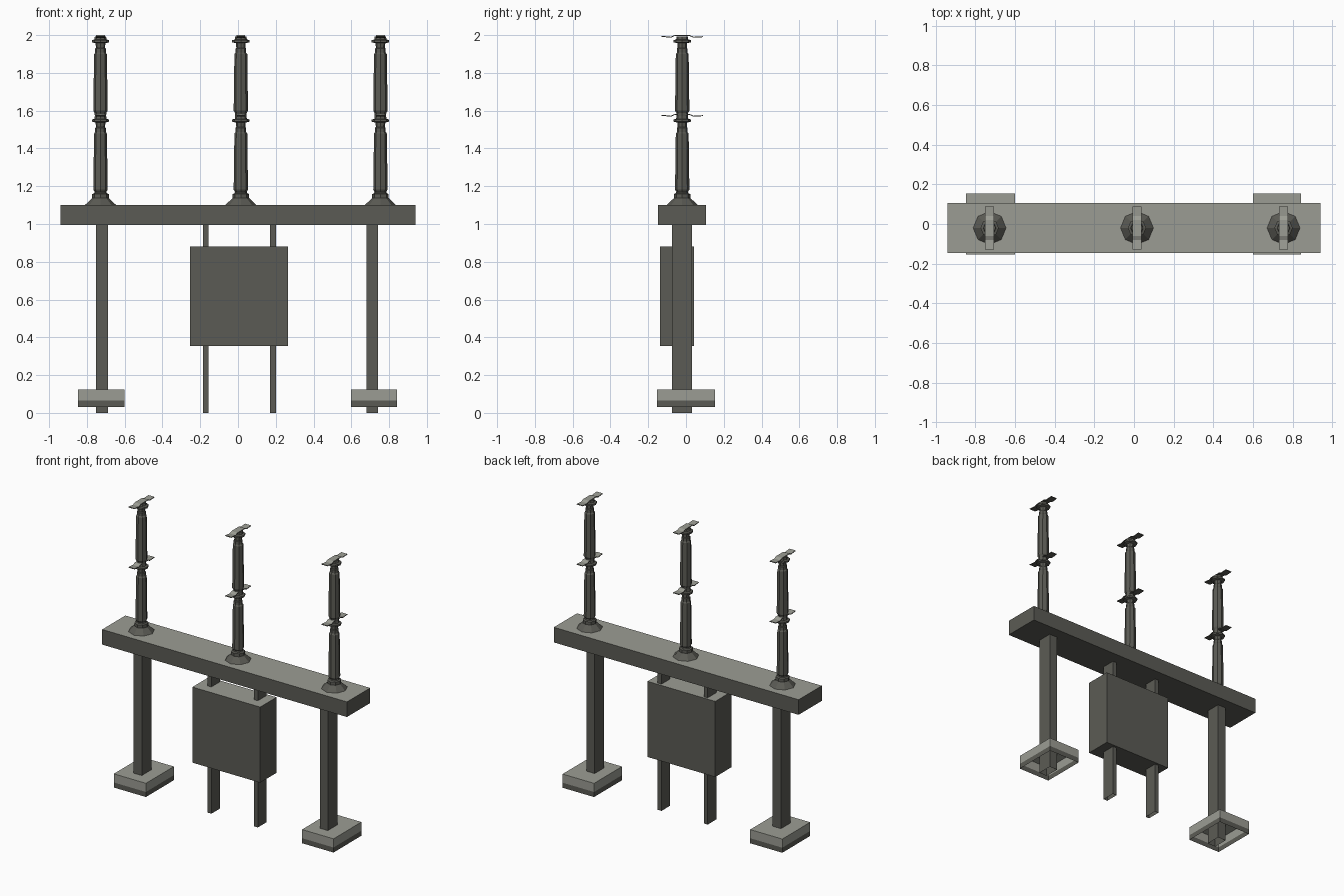
import bpy, bmesh, math

if "Cube" in bpy.data.objects:
    bpy.data.objects.remove(bpy.data.objects["Cube"])


def material(name, col):
    m = bpy.data.materials.new(name)
    m.diffuse_color = (*col, 1)
    m.use_nodes = True
    m.node_tree.nodes["Principled BSDF"].inputs["Base Color"].default_value = m.diffuse_color
    return m


DARK = material("dark olive grey", (0.105, 0.105, 0.09))
LIGHT = material("light grey", (0.33, 0.335, 0.295))


def finish(name, bm, rule=lambda f: False):
    """Make an object; faces that meet the rule get the light colour."""
    bm.normal_update()
    for f in bm.faces:
        f.material_index = 1 if rule(f) else 0
    me = bpy.data.meshes.new(name)
    bm.to_mesh(me)
    bm.free()
    me.materials.append(DARK)
    me.materials.append(LIGHT)
    ob = bpy.data.objects.new(name, me)
    bpy.context.collection.objects.link(ob)
    return ob


def box(name, x, y, z, rule=lambda f: False, open_bottom=False):
    bm = bmesh.new()
    bmesh.ops.create_cube(bm, size=1)
    for v in bm.verts:
        for i, (a, b) in enumerate((x, y, z)):
            v.co[i] = b if v.co[i] > 0 else a
    if open_bottom:
        bm.normal_update()
        bmesh.ops.delete(bm, geom=[f for f in bm.faces if f.normal.z < -0.9],
                         context='FACES_ONLY')
    return finish(name, bm, rule)


def lathe(name, profile, x, y, n=8):
    """Stack of n-sided rings with (radius, height), closed at both ends."""
    bm = bmesh.new()
    rings = [[bm.verts.new((x + r * math.cos(math.tau * k / n),
                            y + r * math.sin(math.tau * k / n), z))
              for k in range(n)] for r, z in profile]
    for a, b in zip(rings, rings[1:]):
        for k in range(n):
            j = (k + 1) % n
            bm.faces.new((a[k], a[j], b[j], b[k]))
    bm.faces.new(rings[0][::-1])
    bm.faces.new(rings[-1])
    return finish(name, bm)


def wing_plate(name, x, y, z, half_width=0.023, t=0.005):
    """Thin strip along y with a raised middle."""
    path = [(-0.109, -0.009), (-0.06, -0.014), (-0.04, -t),
            (0.04, -t), (0.06, -0.014), (0.109, -0.011)]
    outline = path + [(a, b + t) for a, b in reversed(path)]
    bm = bmesh.new()
    n = len(path)
    sides = [[bm.verts.new((x + s * half_width, y + a, z + b)) for a, b in outline]
             for s in (-1, 1)]
    m = len(outline)
    for k in range(m):
        j = (k + 1) % m
        bm.faces.new((sides[0][k], sides[0][j], sides[1][j], sides[1][k]))
    for s in sides:
        for k in range(n - 1):
            bm.faces.new((s[k], s[k + 1], s[m - 2 - k], s[m - 1 - k]))
    bmesh.ops.recalc_face_normals(bm, faces=bm.faces)
    return finish(name, bm, facing_up)


def facing_up(f):
    return f.normal.z > 0.8


# Cross beam and hanging cabinet
box("cross_beam", (-0.94, 0.94), (-0.147, 0.107), (0.995, 1.1), facing_up)
box("cabinet", (-0.254, 0.266), (-0.137, 0.042), (0.355, 0.88), facing_up)

# Cabinet legs
for side, x in (("left", (-0.185, -0.157)), ("right", (0.17, 0.2))):
    box(side + "_cabinet_leg", x, (-0.068, 0.026), (0, 1.0), open_bottom=True)

# Main posts with hollow footings: light above, dark band at the bottom
for side, px, fx in (("left", (-0.751, -0.688), (-0.847, -0.6)),
                     ("right", (0.68, 0.741), (0.599, 0.841))):
    box(side + "_post", px, (-0.073, 0.031), (0, 1.0), open_bottom=True)
    foot = box(side + "_footing", fx, (-0.153, 0.153), (0.03, 0.125), open_bottom=True)
    bm = bmesh.new()
    bm.from_mesh(foot.data)
    bmesh.ops.bisect_plane(bm, geom=bm.verts[:] + bm.edges[:] + bm.faces[:],
                           plane_co=(0, 0, 0.065), plane_no=(0, 0, 1))
    for f in bm.faces:
        f.material_index = 1 if f.calc_center_median().z > 0.065 else 0
    bm.to_mesh(foot.data)
    bm.free()

# Insulator columns: flared base, two shafts, each with collar, flange and plate
BASE = [(0.083, 1.1), (0.048, 1.133), (0.044, 1.137), (0.044, 1.158), (0.034, 1.163)]


def section(z0, z1):
    return [(0.031, z0), (0.038, z0 + 0.012), (0.034, z1 - 0.008), (0.028, z1),
            (0.028, z1 + 0.022), (0.024, z1 + 0.026), (0.026, z1 + 0.05),
            (0.046, z1 + 0.055), (0.046, z1 + 0.066), (0.032, z1 + 0.07),
            (0.03, z1 + 0.085)]


Y = -0.02
for side, x in (("left", -0.728), ("middle", 0.015), ("right", 0.754)):
    lathe(side + "_insulator", BASE + section(1.17, 1.487) + section(1.588, 1.907),
          x, Y)
    wing_plate(side + "_lower_plate", x, Y, 1.582)
    wing_plate(side + "_upper_plate", x, Y, 2.0)
